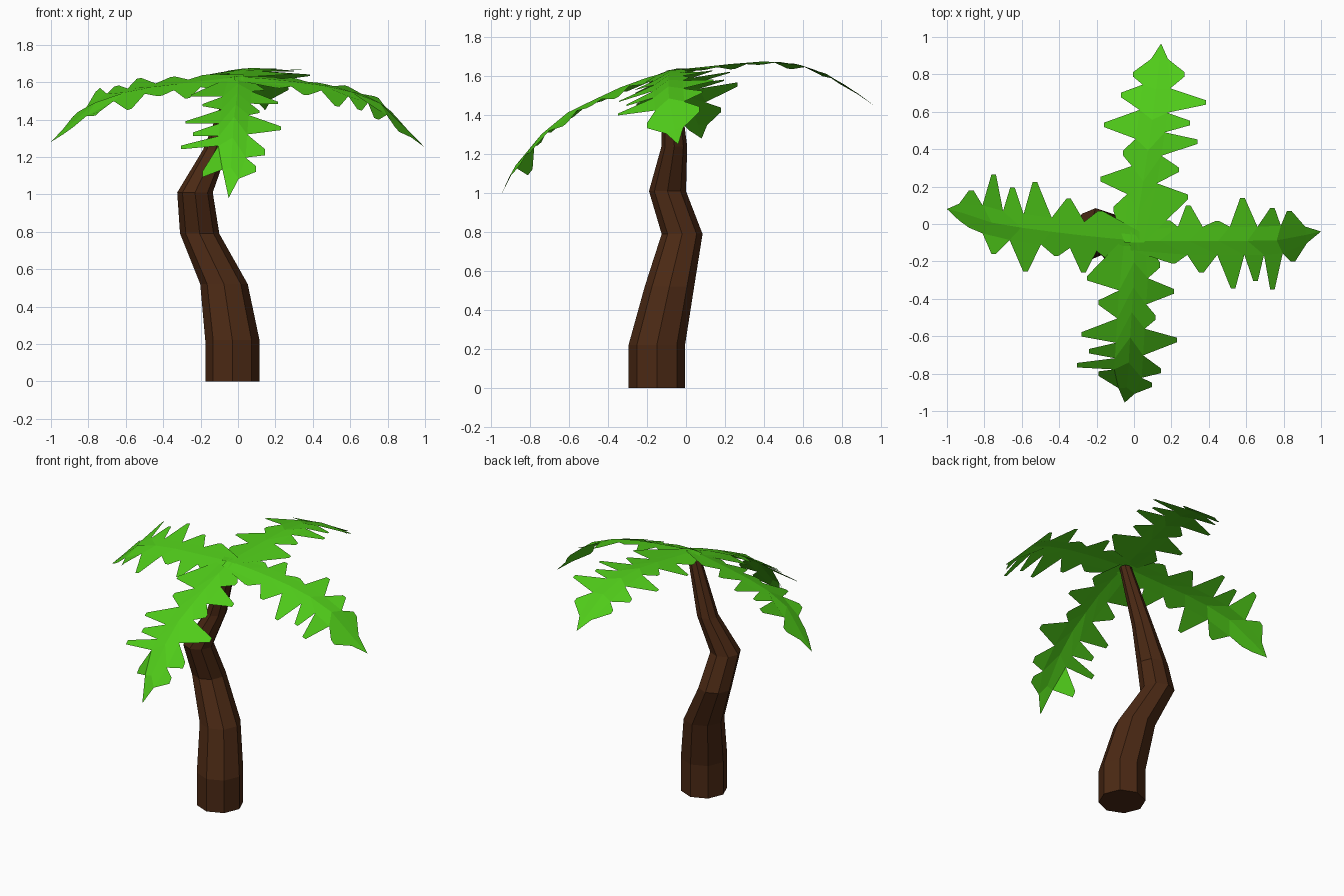
import bpy, bmesh, math
from mathutils import Vector

if "Cube" in bpy.data.objects:
    bpy.data.objects.remove(bpy.data.objects["Cube"])


def material(name, color):
    m = bpy.data.materials.new(name)
    m.diffuse_color = color
    m.use_nodes = True
    m.node_tree.nodes["Principled BSDF"].inputs["Base Color"].default_value = m.diffuse_color
    return m


def finish(bm, name, mat):
    bmesh.ops.remove_doubles(bm, verts=bm.verts, dist=0.0005)
    me = bpy.data.meshes.new(name)
    bm.to_mesh(me)
    bm.free()
    me.materials.append(mat)
    ob = bpy.data.objects.new(name, me)
    bpy.context.collection.objects.link(ob)
    return ob


brown = material("bark", (0.07, 0.022, 0.007, 1))
green = material("leaf", (0.08, 0.6, 0.01, 1))

# Trunk: eight-sided rings (x, y, z, radius) lofted along a bent path
rings = [(-.03, -.15, 0, .145), (-.03, -.15, .22, .145), (-.075, -.085, .52, .127),
         (-.205, -.02, .79, .105), (-.23, -.095, 1.01, .095),
         (-.12, -.06, 1.24, .066), (0, -.08, 1.615, .038)]
bm = bmesh.new()
loops = [[bm.verts.new((x + r * math.cos(k * math.pi / 4), y + r * math.sin(k * math.pi / 4), z))
          for k in range(8)] for x, y, z, r in rings]
for a, b in zip(loops, loops[1:]):
    for k in range(8):
        n = (k + 1) % 8
        bm.faces.new((a[k], a[n], b[n], b[k]))
bm.faces.new(loops[0][::-1])
bm.faces.new(loops[-1])
finish(bm, "trunk", brown)


def frond(name, axis, path, sides, notch=0.075, blunt=0.012):
    """Folded leaf. path: (along, across, z); sides: (droop, leaflet tips (along, across))."""
    def mid(s):
        sgn = 1 if path[-1][0] > path[0][0] else -1
        for p, q in zip(path, path[1:]):
            if s * sgn <= q[0] * sgn or q is path[-1]:
                t = max(0, min(1, (s - p[0]) / (q[0] - p[0])))
                return p[1] + (q[1] - p[1]) * t, p[2] + (q[2] - p[2]) * t

    def place(s, c, z):
        return Vector((s, c, z)) if axis == 'x' else Vector((c, s, z))

    bm = bmesh.new()
    d = 1 if path[-1][0] > path[0][0] else -1
    start, end = path[0][0], path[-1][0]
    n = 6
    last = end - d * 0.08
    stations = [start + (last - start) * i / n for i in range(n + 1)]
    rib = [place(s, *mid(s)) for s in stations]

    for sign, droop, tips in sides:
        def at(s, c):
            m, z = mid(s)
            return place(s, c, z - droop * abs(c - m))
        # notch points sit between neighbouring leaflets
        ns = [start] + [(a[0] + b[0]) / 2 for a, b in zip(tips, tips[1:])]
        ns.append((tips[-1][0] + end) / 2)
        wid = [0.05] + [notch] * (n - 1) + [0.045]
        edge = [at(s, mid(s)[0] + sign * w) for s, w in zip(ns, wid)]

        def face(*pts):
            pts = pts if sign * d * (1 if axis == 'x' else -1) < 0 else pts[::-1]
            bm.faces.new([bm.verts.new(p) for p in pts])
        for i, tip in enumerate(tips):
            face(rib[i], edge[i], edge[i + 1], rib[i + 1])
            a, b = at(tip[0] - d * blunt, tip[1]), at(tip[0] + d * blunt, tip[1])
            if len(tip) > 2:
                a.z -= tip[2]
                b.z -= tip[2]
            face(edge[i], a, b, edge[i + 1])
        face(rib[n], edge[n], place(*path[-1]))
    finish(bm, name, green)


# Four fronds of the crown
frond("front_frond", 'y',
      [(-.07, 0, 1.63), (-.28, 0, 1.57), (-.6, -.02, 1.42), (-.77, -.03, 1.28),
       (-.9, -.04, 1.11), (-.955, -.05, .98)],
      [(-1, .15, [(-.29, -.25), (-.42, -.19), (-.59, -.28), (-.68, -.24), (-.755, -.305),
                  (-.80, -.19, .11)]),
       (1, .2, [(-.22, .14), (-.36, .215), (-.5, .115), (-.62, .23), (-.785, .145),
                (-.86, .095)])])
frond("back_frond", 'y',
      [(-.1, 0, 1.63), (.11, .03, 1.65), (.29, .06, 1.67), (.46, .085, 1.68),
       (.65, .11, 1.65), (.82, .13, 1.56), (.965, .145, 1.45)],
      [(-1, .12, [(.08, -.11), (.24, -.18), (.38, -.06), (.53, -.16), (.69, -.07), (.8, -.005)]),
       (1, .04, [(.145, .29), (.29, .24), (.44, .34), (.54, .3), (.65, .385), (.8, .27)])])
frond("right_frond", 'x',
      [(-.02, -.09, 1.63), (.2, -.09, 1.615), (.41, -.09, 1.59), (.57, -.09, 1.56),
       (.75, -.09, 1.5), (.865, -.07, 1.38), (1, -.04, 1.25)],
      [(-1, .38, [(.21, -.21), (.36, -.26), (.53, -.345), (.65, -.305), (.74, -.35), (.85, -.2)]),
       (1, -.1, [(.18, .02), (.29, .1), (.445, .015), (.58, .14), (.74, .085), (.83, .07)])])
frond("left_frond", 'x',
      [(.03, -.09, 1.63), (-.2, -.07, 1.605), (-.37, -.05, 1.585), (-.53, -.03, 1.565),
       (-.74, 0, 1.51), (-.88, .05, 1.39), (-1, .08, 1.28)],
      [(-1, .42, [(-.13, -.19), (-.27, -.26), (-.415, -.17), (-.58, -.255), (-.75, -.16),
                  (-.87, -.02)]),
       (1, -.22, [(-.18, .07), (-.35, .135), (-.53, .225), (-.65, .195), (-.75, .265),
                  (-.87, .18)])])
